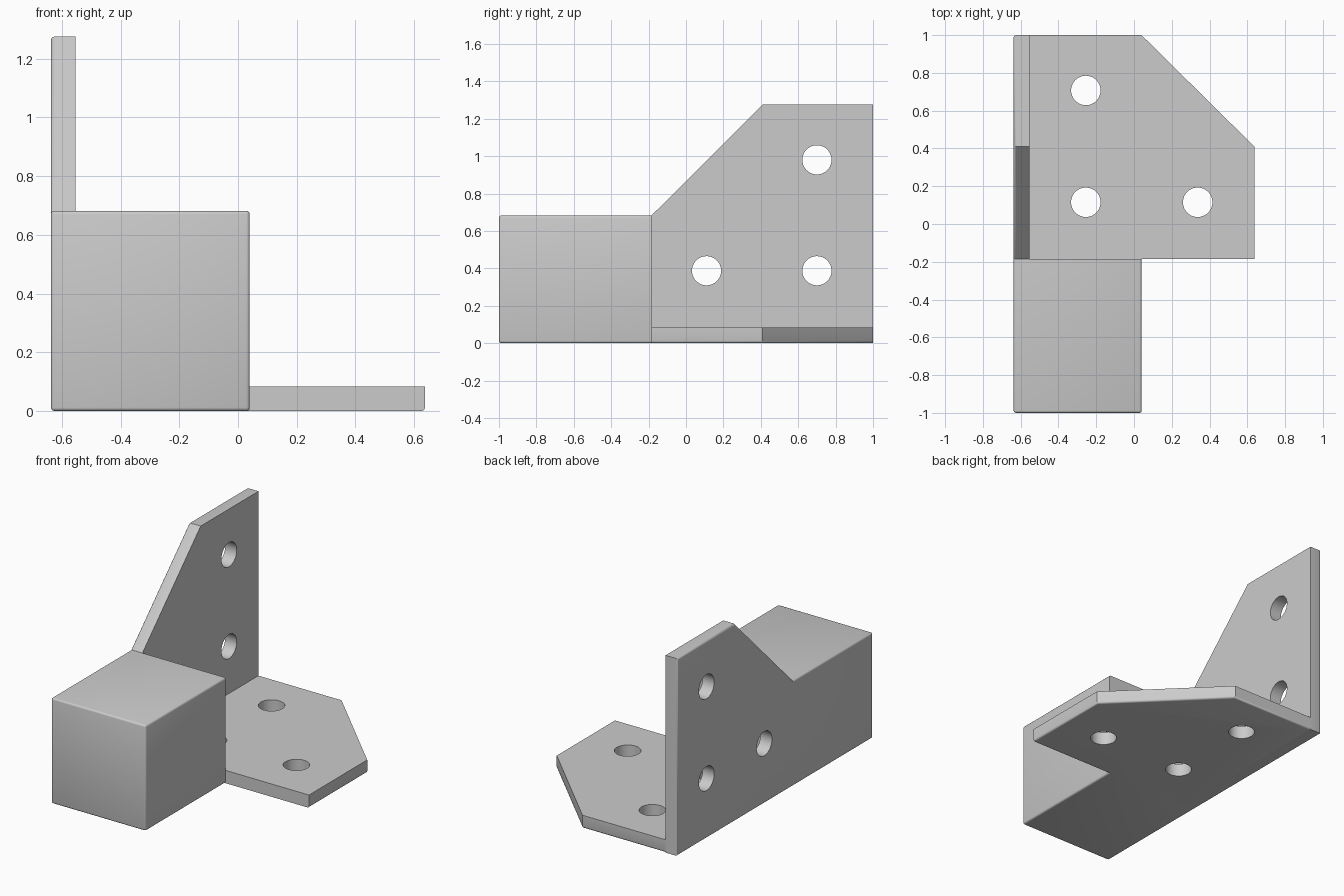
import bpy, bmesh, math
from mathutils import Vector

if "Cube" in bpy.data.objects:
    bpy.data.objects.remove(bpy.data.objects["Cube"])

LEFT, RIGHT, MID = -0.637, 0.637, 0.04     # overall x limits, block side
FRONT, SEAM, BACK = -1.0, -0.185, 1.0      # y limits, block/plate joint
BLOCK_TOP, TOP = 0.682, 1.275
THICK = 0.083
INNER = LEFT + THICK
CHAMFER = 0.41                             # y where both corner cuts meet the sides
HOLE_R = 0.078
ROUND = 0.012

grey = bpy.data.materials.new("plain grey")
grey.use_nodes = True
grey.diffuse_color = (0.6, 0.6, 0.6, 1)
grey.node_tree.nodes["Principled BSDF"].inputs["Base Color"].default_value = (0.6, 0.6, 0.6, 1)


def prism(name, outline, depth, rounded):
    """Extrude an outline of 3D points by depth; round edges whose ends and middle pass the rule."""
    bm = bmesh.new()
    face = bm.faces.new([bm.verts.new(p) for p in outline])
    new = bmesh.ops.extrude_face_region(bm, geom=[face])["geom"]
    bmesh.ops.translate(bm, vec=depth, verts=[v for v in new if isinstance(v, bmesh.types.BMVert)])
    bmesh.ops.recalc_face_normals(bm, faces=bm.faces)
    edges = [e for e in bm.edges if rounded(e.verts[0].co, e.verts[1].co)]
    bmesh.ops.bevel(bm, geom=edges, offset=ROUND, segments=3, profile=0.5, affect='EDGES')
    mesh = bpy.data.meshes.new(name)
    bm.to_mesh(mesh)
    bm.free()
    mesh.materials.append(grey)
    obj = bpy.data.objects.new(name, mesh)
    bpy.context.collection.objects.link(obj)
    return obj


def select(obj):
    bpy.ops.object.select_all(action='DESELECT')
    obj.select_set(True)
    bpy.context.view_layer.objects.active = obj


def drill(obj, centres, rotation):
    for centre in centres:
        bpy.ops.mesh.primitive_cylinder_add(vertices=48, radius=HOLE_R, depth=0.4,
                                            location=centre, rotation=rotation)
        cutter = bpy.context.object
        cutter.hide_render = True
        cutter.data.materials.append(grey)
        mod = obj.modifiers.new("hole", 'BOOLEAN')
        mod.operation, mod.solver, mod.object = 'DIFFERENCE', 'EXACT', cutter
        select(obj)
        bpy.ops.object.modifier_apply(modifier=mod.name)
        bpy.data.objects.remove(cutter)


def on(a, b, axis, value):
    """True when both edge ends lie on the given plane."""
    return abs(a[axis] - value) < 1e-4 and abs(b[axis] - value) < 1e-4


# Solid block, rounded everywhere but at the joint
block = prism("block",
              [(LEFT, FRONT, 0), (MID, FRONT, 0), (MID, FRONT, BLOCK_TOP), (LEFT, FRONT, BLOCK_TOP)],
              Vector((0, SEAM - FRONT, 0)),
              lambda a, b: not on(a, b, 1, SEAM))

# Upright plate, rounded around its outer face
side_plate = prism("side_plate",
                   [(LEFT, SEAM, 0), (LEFT, BACK, 0), (LEFT, BACK, TOP),
                    (LEFT, CHAMFER, TOP), (LEFT, SEAM, BLOCK_TOP)],
                   Vector((THICK, 0, 0)),
                   lambda a, b: on(a, b, 0, LEFT) and not on(a, b, 1, SEAM))
drill(side_plate, [(LEFT, 0.70, 0.98), (LEFT, 0.70, 0.387), (LEFT, 0.11, 0.387)],
      (0, math.pi / 2, 0))

# Flat plate, rounded around its underside
base_plate = prism("base_plate",
                   [(INNER, SEAM, 0), (RIGHT, SEAM, 0), (RIGHT, CHAMFER, 0),
                    (MID, BACK, 0), (INNER, BACK, 0)],
                   Vector((0, 0, THICK)),
                   lambda a, b: on(a, b, 2, 0) and not on(a, b, 0, INNER)
                   and not on(a, b, 1, SEAM))
drill(base_plate, [(-0.255, 0.707, 0), (-0.255, 0.115, 0), (0.337, 0.115, 0)], (0, 0, 0))

for part in (block, side_plate, base_plate):
    select(part)
    bpy.ops.object.shade_smooth_by_angle(angle=math.radians(40))
